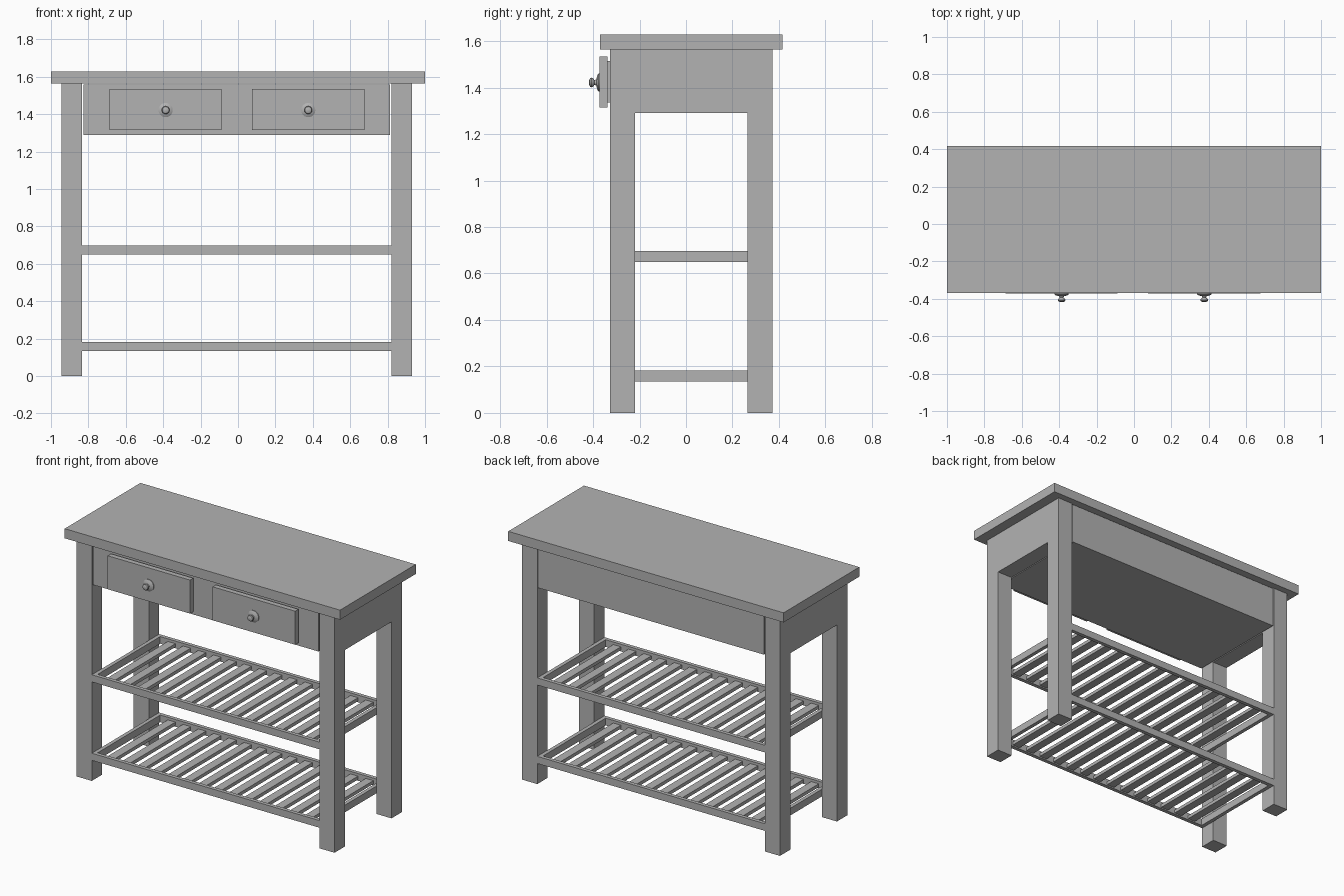
import bpy, bmesh, math

old = bpy.data.objects.get("Cube")
if old:
    bpy.data.objects.remove(old, do_unlink=True)

# Single painted finish
GREY = (0.45, 0.45, 0.45, 1.0)
paint = bpy.data.materials.new("grey_paint")
paint.use_nodes = True
paint.diffuse_color = GREY
paint.node_tree.nodes["Principled BSDF"].inputs["Base Color"].default_value = GREY


def finish(name, bm):
    bmesh.ops.recalc_face_normals(bm, faces=bm.faces)
    mesh = bpy.data.meshes.new(name)
    bm.to_mesh(mesh)
    bm.free()
    mesh.materials.append(paint)
    obj = bpy.data.objects.new(name, mesh)
    bpy.context.collection.objects.link(obj)
    return obj


def add_box(bm, xs, ys, zs):
    verts = bmesh.ops.create_cube(bm, size=1)["verts"]
    for v in verts:
        for axis, (lo, hi) in enumerate((xs, ys, zs)):
            v.co[axis] = hi if v.co[axis] > 0 else lo


def box(name, xs, ys, zs):
    bm = bmesh.new()
    add_box(bm, xs, ys, zs)
    return finish(name, bm)


# Shared positions
FRONT, BACK = -0.327, 0.372
LEG = 0.108
INNER_L, INNER_R = -0.833, 0.82
TOP_Z, APRON_Z = 1.565, 1.29

# Worktop
box("worktop", (-1, 1), (-0.37, 0.416), (TOP_Z, 1.628))


# Side frames: two legs and an apron in one arch profile
def side_frame(name, x0, x1):
    f, b = FRONT + LEG, BACK - LEG
    profile = [(FRONT, 0), (f, 0), (f, APRON_Z), (b, APRON_Z),
               (b, 0), (BACK, 0), (BACK, TOP_Z), (FRONT, TOP_Z)]
    bm = bmesh.new()
    face = bm.faces.new([bm.verts.new((x0, y, z)) for y, z in profile])
    new = bmesh.ops.extrude_face_region(bm, geom=[face])["geom"]
    bmesh.ops.translate(bm, vec=(x1 - x0, 0, 0),
                        verts=[g for g in new if isinstance(g, bmesh.types.BMVert)])
    finish(name, bm)


side_frame("right_side_frame", INNER_R - 1.763, INNER_L)
side_frame("left_side_frame", INNER_R, 0.93)

# Drawer case between the side frames
box("drawer_case", (-0.826, 0.814), (FRONT, BACK), (APRON_Z, 1.56))


# Drawers with turned knobs
def knob(name, x, z, y):
    # radius and distance out from the drawer front
    profile = [(0.038, 0), (0.038, 0.005), (0.03, 0.01), (0.013, 0.014), (0.01, 0.022),
               (0.018, 0.028), (0.021, 0.034), (0.018, 0.041), (0.01, 0.045)]
    bm = bmesh.new()
    sides = 24
    rings = []
    for r, d in profile:
        ring = []
        for i in range(sides):
            a = math.tau * i / sides
            ring.append(bm.verts.new((x + r * math.cos(a), y - d, z + r * math.sin(a))))
        rings.append(ring)
    for a, b in zip(rings, rings[1:]):
        for i in range(sides):
            j = (i + 1) % sides
            bm.faces.new((a[i], a[j], b[j], b[i]))
    bm.faces.new(rings[0])
    bm.faces.new(rings[-1])
    obj = finish(name, bm)
    bpy.ops.object.select_all(action="DESELECT")
    obj.select_set(True)
    bpy.context.view_layer.objects.active = obj
    bpy.ops.object.shade_smooth_by_angle(angle=math.radians(40))


for side, x0, x1 in (("right", -0.686, -0.088), ("left", 0.076, 0.675)):
    box(side + "_drawer_body", (x0 + 0.02, x1 - 0.02), (-0.34, FRONT + 0.01), (1.335, 1.515))
    box(side + "_drawer_front", (x0, x1), (-0.372, -0.338), (1.315, 1.535))
    knob(side + "_drawer_knob", (x0 + x1) / 2, 1.422, -0.372)


# Slatted shelves
def shelf(name, z0, z1, slats=14, rail=0.025):
    bm = bmesh.new()
    for y in (FRONT, BACK - rail):
        add_box(bm, (INNER_L, INNER_R), (y, y + rail), (z0, z1))
    for x in (INNER_L, INNER_R - rail):
        add_box(bm, (x, x + rail), (FRONT + rail, BACK - rail), (z0, z1))
    finish(name + "_frame", bm)

    bm = bmesh.new()
    step = (INNER_R - INNER_L - 2 * rail) / (slats + 0.5)
    for i in range(slats):
        x = INNER_L + rail + step * (i + 0.5)
        add_box(bm, (x, x + step / 2), (FRONT + rail, BACK - rail), (z0 + 0.008, z0 + 0.03))
    finish(name + "_slats", bm)


shelf("lower_shelf", 0.135, 0.182)
shelf("upper_shelf", 0.65, 0.697)
